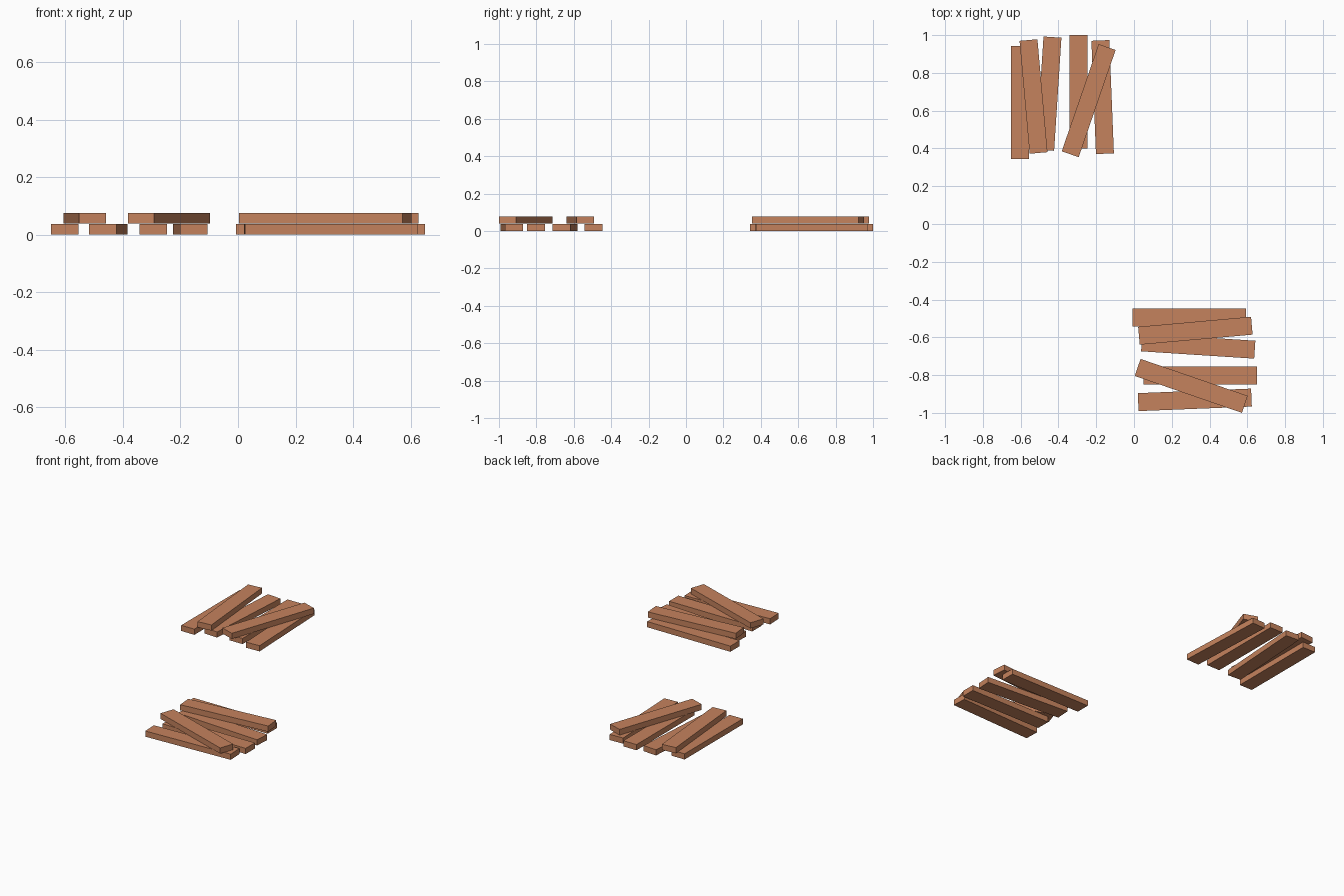
import bpy
from math import radians
from mathutils import Matrix, Vector

cube = bpy.data.objects.get("Cube")
if cube:
    bpy.data.objects.remove(cube, do_unlink=True)

WIDTH, LENGTH, THICK = 0.095, 0.6, 0.037
UPPER_Z = 0.039

wood = bpy.data.materials.new("warm_brown_wood")
wood.use_nodes = True
colour = (0.56, 0.225, 0.11, 1)
wood.diffuse_color = colour
wood.node_tree.nodes["Principled BSDF"].inputs["Base Color"].default_value = colour


def plank(name, x, y, angle, z, placement):
    """One flat board lying along y, turned about its centre."""
    bpy.ops.mesh.primitive_cube_add(size=1)
    board = bpy.context.object
    board.name = name
    board.data.transform(Matrix.Diagonal((WIDTH, LENGTH, THICK, 1)))
    board.data.materials.append(wood)
    board.matrix_world = (placement
                          @ Matrix.Translation((x, y, z + THICK / 2))
                          @ Matrix.Rotation(radians(angle), 4, 'Z'))


# Layout of one pile: centre x, centre y, turn in degrees, base height
PILE = {
    "outer_plank": (-0.6025, 0.643, 0, 0),
    "leaning_plank": (-0.532, 0.675, 5.1, UPPER_Z),
    "second_plank": (-0.451, 0.69, -3.7, 0),
    "third_plank": (-0.295, 0.70, 0, 0),
    "fourth_plank": (-0.166, 0.672, 2.3, 0),
    "crossing_plank": (-0.24, 0.653, -19, UPPER_Z),
}

# The front pile is the back pile given a quarter turn
PLACEMENTS = {
    "back": Matrix.Identity(4),
    "front": Matrix.Translation(Vector((-0.35, -1.097, 0))) @ Matrix.Rotation(radians(-90), 4, 'Z'),
}

for pile_name, placement in PLACEMENTS.items():
    for plank_name, (x, y, angle, z) in PILE.items():
        plank(f"{pile_name}_{plank_name}", x, y, angle, z, placement)
